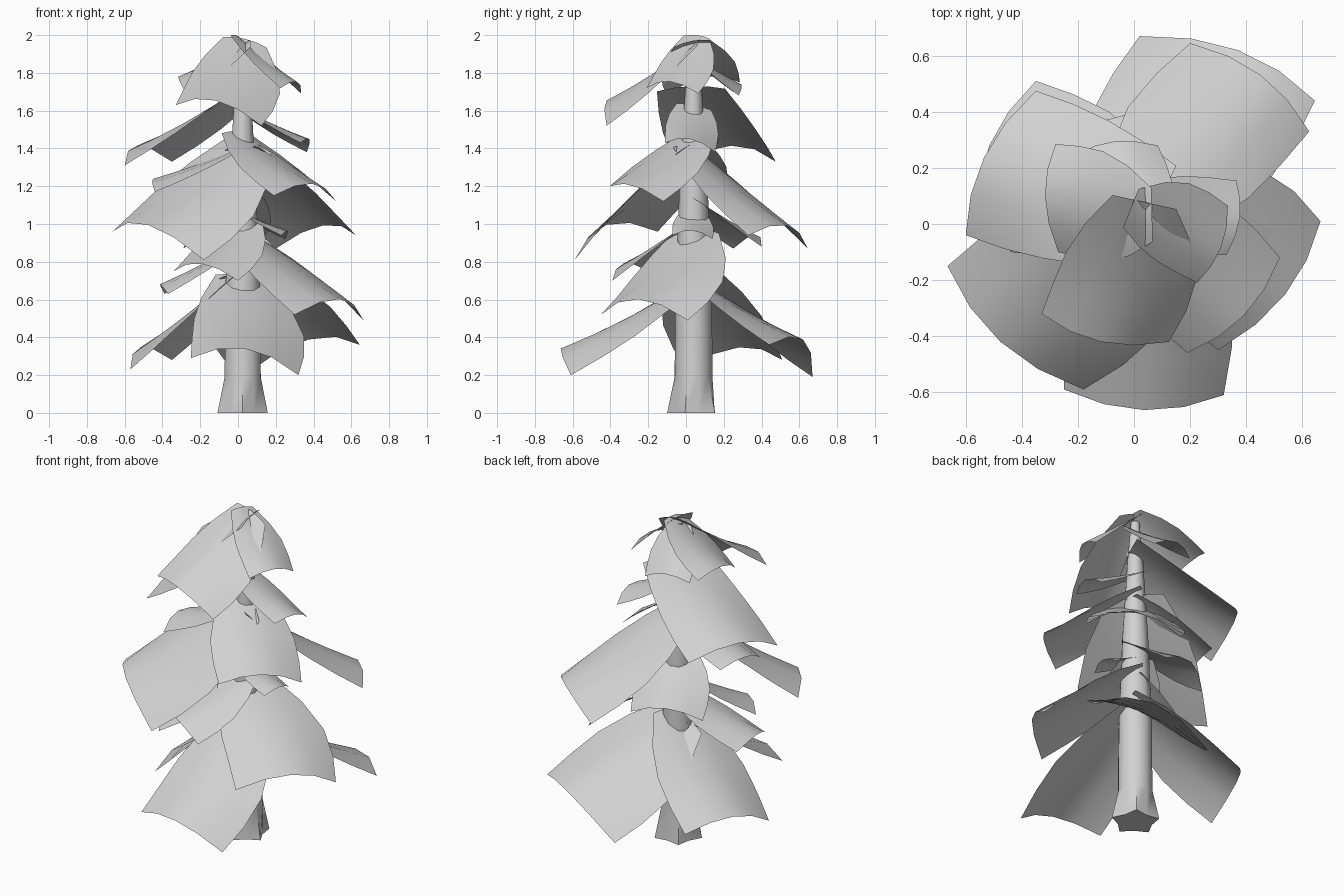
import bpy, bmesh, math
from mathutils import Vector

cube = bpy.data.objects.get("Cube")
if cube:
    bpy.data.objects.remove(cube, do_unlink=True)

mat = bpy.data.materials.new("pale_grey")
mat.use_nodes = True
GREY = (0.64, 0.64, 0.64, 1)
mat.diffuse_color = GREY
mat.node_tree.nodes["Principled BSDF"].inputs["Base Color"].default_value = GREY

AXIS = Vector((0.025, 0.04, 0))


def finish(bm, name, angle):
    bmesh.ops.recalc_face_normals(bm, faces=bm.faces[:])
    mesh = bpy.data.meshes.new(name)
    bm.to_mesh(mesh)
    bm.free()
    mesh.materials.append(mat)
    obj = bpy.data.objects.new(name, mesh)
    bpy.context.collection.objects.link(obj)
    bpy.ops.object.select_all(action="DESELECT")
    obj.select_set(True)
    bpy.context.view_layer.objects.active = obj
    bpy.ops.object.shade_smooth_by_angle(angle=math.radians(angle))


def trunk():
    # tapering pole with a soft five-pointed root flare
    bm = bmesh.new()
    sides, rings = 10, []
    for z, r, flare in ((0, .12, .02), (.19, .1, 0), (.6, .098, 0),
                        (1.2, .075, 0), (1.7, .045, 0), (1.94, .025, 0)):
        ring = []
        for i in range(sides):
            a = math.tau * i / sides + .3
            rad = r + (flare if i % 2 else -flare)
            ring.append(bm.verts.new(AXIS + Vector((rad * math.cos(a), rad * math.sin(a), z))))
        rings.append(ring)
    for low, high in zip(rings, rings[1:]):
        for i in range(sides):
            j = (i + 1) % sides
            bm.faces.new((low[i], low[j], high[j], high[i]))
    bm.faces.new(rings[0])
    bm.faces.new(rings[-1])
    finish(bm, "trunk", 60)


def bough(name, top, c0, c1, skew=0, spread=(.5, .84, 1.02, 1.04, 1), across=4):
    # drooping sheet arched between its two outer corners, rooted just behind the trunk axis
    c0, c1 = Vector(c0), Vector(c1)
    mid, half = (c0 + c1) / 2, (c1 - c0) / 2
    width = half.length
    root = AXIS + Vector((0, 0, top))
    out = mid - root
    out.z = 0
    out.normalize()
    root -= out * .04
    tip = mid + out * width * .22 + Vector((0, 0, width * .33))
    bm = bmesh.new()
    grid = []
    along = len(spread) - 1
    for i, wide in enumerate(spread):
        u = i / along
        wave = math.sin(math.pi * u)
        row = []
        for j in range(across + 1):
            v = 2 * j / across - 1
            p = root.lerp(tip, u) + half * (v * wide + skew * wave)
            p -= out * width * .22 * v * v * u
            p.z -= width * (.33 * v * v * (.22 + .78 * u) + .07 * wave)
            row.append(bm.verts.new(p))
        grid.append(row)
    for a, b in zip(grid, grid[1:]):
        for j in range(across):
            bm.faces.new((a[j], a[j + 1], b[j + 1], b[j]))
    finish(bm, name, 60)


trunk()

# boughs: height at trunk, both outer corners, sideways bow
BOUGHS = {
    "low_front_bough": (.73, (-.25, -.59, .29), (.32, -.61, .2), .1),
    "low_back_left_bough": (.75, (.645, .44, .36), (.02, .67, .19)),
    "low_back_right_bough": (.78, (-.35, .51, .28), (-.57, 0, .23)),
    "second_left_bough": (.98, (.3, -.45, .52), (.665, .01, .49), .17),
    "second_front_bough": (1.04, (-.34, -.2, .75), (0, -.39, .7), .1),
    "second_right_bough": (.93, (-.39, .06, .63), (-.37, -.25, .63)),
    "second_back_bough": (1.15, (.1, .4, .88), (-.29, .25, .87)),
    "small_left_bough": (1.08, (.23, -.07, .94), (.25, .14, .92)),
    "middle_back_left_bough": (1.41, (.625, .33, .94), (.2, .645, .87), .05),
    "middle_front_right_bough": (1.44, (-.665, -.15, .96), (-.18, -.59, .81), .08),
    "middle_right_bough": (1.43, (-.39, .22, 1.2), (-.44, -.1, 1.17)),
    "middle_left_bough": (1.49, (.19, -.46, 1.15), (.52, -.12, 1.12)),
    "high_left_bough": (1.63, (.33, -.11, 1.43), (.365, .155, 1.38), 0,
                        (.7, .95, 1.05, 1.04, 1)),
    "high_back_right_bough": (1.73, (-.35, .475, 1.33), (-.6, -.04, 1.31), 0,
                              (.7, .85, .95, 1, 1)),
    "top_left_bough": (2, (.225, -.21, 1.72), (.335, .065, 1.69), .1),
    "top_front_bough": (1.98, (-.33, -.32, 1.63), (.125, -.42, 1.52), .1),
    "top_right_bough": (1.97, (-.28, .285, 1.75), (-.27, -.1, 1.68)),
    "top_back_bough": (1.92, (.085, .28, 1.68), (-.2, .25, 1.7)),
}
for label, shape in BOUGHS.items():
    bough(label, *shape)
